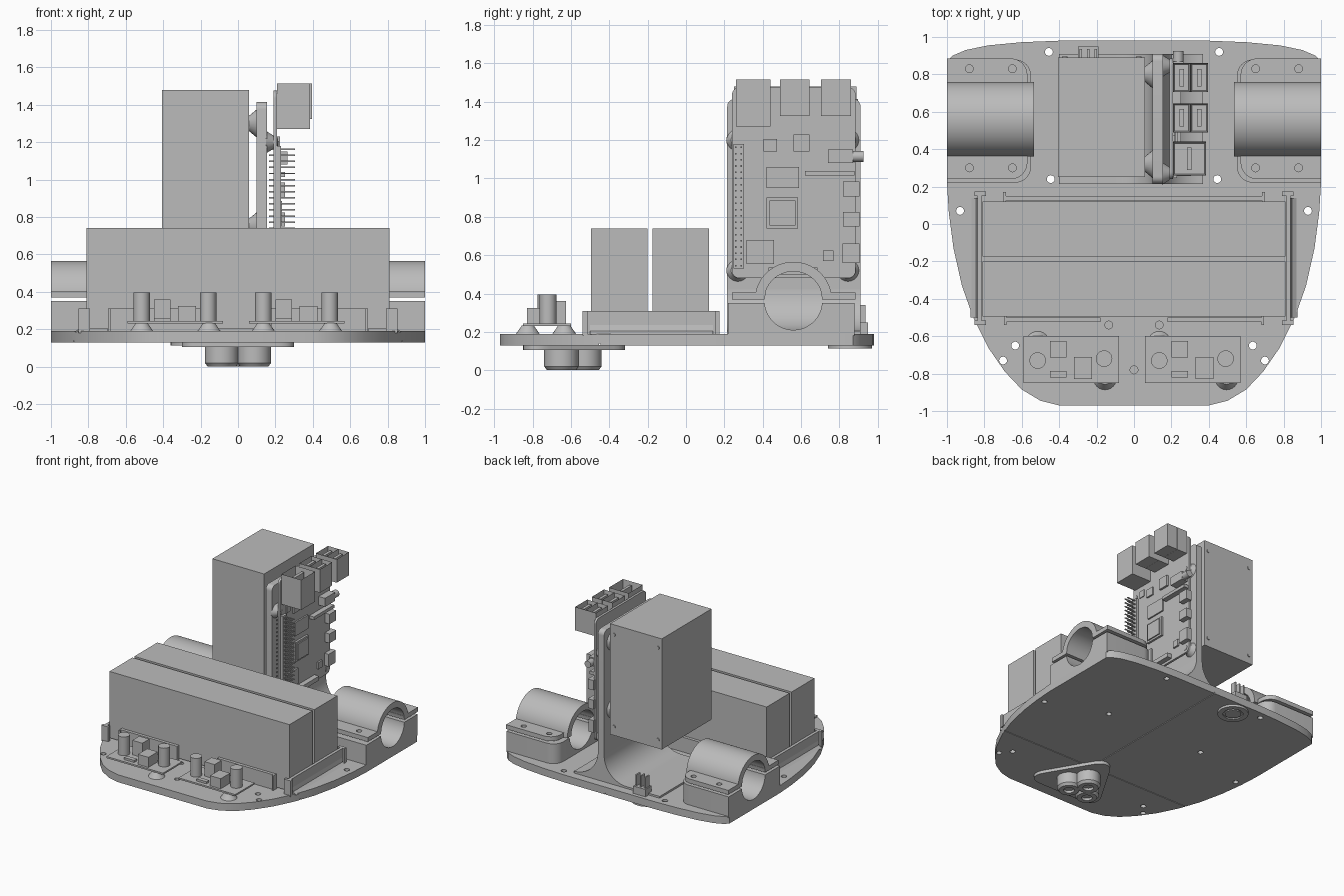
import bpy, bmesh, math
from mathutils import Matrix, Vector

cube = bpy.data.objects.get("Cube")
if cube:
    bpy.data.objects.remove(cube, do_unlink=True)

grey = bpy.data.materials.new("plain grey")
grey.use_nodes = True
grey.diffuse_color = (0.5, 0.5, 0.5, 1)
grey.node_tree.nodes["Principled BSDF"].inputs["Base Color"].default_value = (0.5, 0.5, 0.5, 1)


def finish(name, bm):
    bmesh.ops.recalc_face_normals(bm, faces=bm.faces)
    mesh = bpy.data.meshes.new(name)
    bm.to_mesh(mesh)
    bm.free()
    mesh.materials.append(grey)
    ob = bpy.data.objects.new(name, mesh)
    bpy.context.collection.objects.link(ob)
    return ob


def smooth(ob):
    bpy.ops.object.select_all(action='DESELECT')
    ob.select_set(True)
    bpy.context.view_layer.objects.active = ob
    bpy.ops.object.shade_smooth_by_angle(angle=math.radians(35))


def add_box(bm, x0, x1, y0, y1, z0, z1):
    m = Matrix.Translation(((x0 + x1) / 2, (y0 + y1) / 2, (z0 + z1) / 2))
    m = m @ Matrix.Diagonal((x1 - x0, y1 - y0, z1 - z0, 1))
    return bmesh.ops.create_cube(bm, size=1, matrix=m)["verts"]


def add_rod(bm, a, b, r0, r1=None, n=24):
    a, b = Vector(a), Vector(b)
    m = Matrix.Translation((a + b) / 2) @ (b - a).to_track_quat('Z', 'Y').to_matrix().to_4x4()
    bmesh.ops.create_cone(bm, cap_ends=True, segments=n, radius1=r0,
                          radius2=r0 if r1 is None else r1, depth=(b - a).length, matrix=m)


def boxes(name, *specs):
    bm = bmesh.new()
    for s in specs:
        add_box(bm, *s)
    return finish(name, bm)


def rods(name, specs):
    bm = bmesh.new()
    for s in specs:
        add_rod(bm, *s)
    ob = finish(name, bm)
    smooth(ob)
    return ob


def rounded(corners, n=8):
    # counter-clockwise (u, v, radius) corners to a polygon with round corners
    pts = []
    for i, (u, v, r) in enumerate(corners):
        p = Vector((u, v))
        if not r:
            pts.append(p)
            continue
        a = p + (Vector(corners[i - 1][:2]) - p).normalized() * r
        b = p + (Vector(corners[(i + 1) % len(corners)][:2]) - p).normalized() * r
        for k in range(n + 1):
            t = k / n
            w = 2 * t * (1 - t) * 0.75
            pts.append((a * (1 - t) ** 2 + p * w + b * t ** 2) / ((1 - t) ** 2 + w + t ** 2))
    return pts


def prism(name, pts, axis, lo, hi):
    # extrude a 2D outline along an axis
    place = {'x': lambda u, v: (lo, u, v), 'y': lambda u, v: (u, lo, v), 'z': lambda u, v: (u, v, lo)}[axis]
    bm = bmesh.new()
    face = bm.faces.new([bm.verts.new(place(*p)) for p in pts])
    out = bmesh.ops.extrude_face_region(bm, geom=[face], use_keep_orig=True)["geom"]
    step = Vector([(hi - lo) if a == axis else 0 for a in 'xyz'])
    bmesh.ops.translate(bm, vec=step, verts=[v for v in out if isinstance(v, bmesh.types.BMVert)])
    ob = finish(name, bm)
    smooth(ob)
    return ob


def cut(ob, cutter):
    mod = ob.modifiers.new("cut", 'BOOLEAN')
    mod.operation, mod.object, mod.solver = 'DIFFERENCE', cutter, 'EXACT'
    bpy.context.view_layer.update()
    mesh = bpy.data.meshes.new_from_object(ob.evaluated_get(bpy.context.evaluated_depsgraph_get()))
    ob.modifiers.clear()
    ob.data = mesh
    bpy.data.objects.remove(cutter, do_unlink=True)
    smooth(ob)


# Base plate: outline from a mirrored half
half = [(0.4, -0.97), (0.5, -0.945), (0.6, -0.885), (0.69, -0.79), (0.78, -0.66), (0.86, -0.5),
        (0.92, -0.33), (0.965, -0.13), (0.99, 0.06), (1, 0.22), (1, 0.87), (0.97, 0.9),
        (0.9, 0.93), (0.78, 0.955), (0.6, 0.972), (0.4, 0.98)]
base = prism("base_plate", half + [(-x, y) for x, y in reversed(half)], 'z', 0.13, 0.19)
spots = [(0.455, 0.92), (0.445, 0.24), (0.93, 0.07), (0.135, -0.54), (0.635, -0.65), (0.7, -0.73)]
holes = [(s * x, y) for x, y in spots for s in (-1, 1)] + [(0, -0.78)]
cut(base, rods("hole_cutter", [((x, y, 0.1), (x, y, 0.25), 0.021, None, 16) for x, y in holes]))
cut(base, boxes("seam_cutter", (-1.1, 1.1, -0.453, -0.447, 0.12, 0.14)))
cut(base, boxes("seam_cutter", (0.037, 0.043, -0.44, 1.1, 0.12, 0.14)))

# Clamps that hold the side tubes
CY, CZ = 0.56, 0.36
for s, side in ((-1, "right"), (1, "left")):
    def plan(x, y0, y1):
        p = rounded([(x, y0, 0.09), (1, y0, 0), (1, y1, 0), (x, y1, 0.09)])
        return [(s * u, v) for u, v in p]

    def bore():
        return rods("bore_cutter", [((s * 0.4, CY, CZ), (s * 1.1, CY, CZ), 0.15, None, 48)])

    screws = [((s * x, y, 0.3), (s * x, y, 0.5), 0.021, None, 16) for x in (0.65, 0.88) for y in (0.3, 0.83)]
    lower = prism("clamp_base_" + side, plan(0.55, 0.22, 0.88), 'z', 0.18, 0.35)
    cut(lower, bore())
    flange = prism("clamp_flange_" + side, plan(0.57, 0.24, 0.885), 'z', 0.37, 0.405)
    cut(flange, bore())
    cut(flange, rods("screw_cutter", screws))
    arcs = [(r, math.pi * k / 32) for r, ks in ((0.2, range(33)), (0.15, range(32, -1, -1))) for k in ks]
    prism("clamp_arch_" + side, [(CY + r * math.cos(a), CZ + 0.01 + (r - 0.005) * math.sin(a)) for r, a in arcs],
          'x', s * 0.535, s * 1.0)

# Battery tray and the two batteries
boxes("front_battery", (-0.81, 0.81, -0.495, -0.2, 0.2, 0.74))
boxes("rear_battery", (-0.81, 0.81, -0.175, 0.12, 0.2, 0.74))
for s, side in ((-1, "right"), (1, "left")):
    def span(a, b, *rest):
        return (min(s * a, s * b), max(s * a, s * b), *rest)

    boxes("tray_end_" + side, span(0.815, 0.838, -0.53, 0.165, 0.18, 0.31),
          span(0.79, 0.852, -0.54, -0.515, 0.18, 0.31), span(0.79, 0.852, 0.15, 0.175, 0.18, 0.31))
    prism("tray_fillet_" + side, [(s * 0.835, 0.25), (s * 0.835, 0.185), (s * 0.875, 0.185), (s * 0.845, 0.205)],
          'y', -0.5, 0.14)
    boxes("tray_front_" + side, span(0.18, 0.69, -0.525, -0.5, 0.18, 0.31),
          span(0.683, 0.695, -0.54, -0.49, 0.18, 0.31))
boxes("tray_back", (-0.69, 0.69, 0.125, 0.15, 0.18, 0.31), (-0.7, -0.685, 0.12, 0.17, 0.18, 0.31),
      (0.685, 0.7, 0.12, 0.17, 0.18, 0.31))

# Upright support with a flared foot
arc = [math.pi / 2 * k / 10 for k in range(11)]
flare = [(0.37 - 0.215 * math.sin(a), 0.42 - 0.215 * math.cos(a)) for a in arc]
flare_left = [(-0.1 + 0.2 * math.sin(a), 0.405 - 0.2 * math.cos(a)) for a in reversed(arc)]
prism("support_foot", [(0.37, 0.18)] + flare + flare_left + [(-0.4, 0.205), (-0.4, 0.18)], 'y', 0.215, 0.91)
prism("support_wall", rounded([(0.215, 0.2, 0), (0.91, 0.2, 0), (0.91, 1.415, 0.04), (0.215, 1.415, 0.04)]),
      'x', 0.1, 0.155)
rods("support_bosses", [((0.1, y, z), (0.058, y, z), 0.075, 0.04) for y in (0.32, 0.8) for z in (0.75, 1.3)])
boxes("power_box", (-0.405, 0.06, 0.25, 0.89, 0.58, 1.48))
rods("box_screws", [((x, 0.88, z), (x, 0.896, z), 0.014) for x in (-0.37, 0.025) for z in (0.65, 1.4)])

# Computer board
prism("circuit_board", rounded([(0.24, 0.48, 0.04), (0.885, 0.48, 0.04), (0.885, 1.475, 0.04), (0.24, 1.475, 0.04)]),
      'x', 0.19, 0.208)
corners = [(y, z) for y in (0.27, 0.845) for z in (0.52, 1.2)]
rods("board_standoffs", [((0.15, y, z), (0.19, y, z), 0.06, 0.035) for y, z in corners]
     + [((0.2, y, z), (0.212, y, z), 0.02) for y, z in corners])
chips = [(0.42, 0.585, 0.74, 0.9, 0.225), (0.435, 0.57, 0.755, 0.885, 0.235), (0.42, 0.59, 0.95, 1.06, 0.22),
         (0.315, 0.46, 0.555, 0.68, 0.222), (0.405, 0.475, 1.14, 1.205, 0.22), (0.56, 0.645, 1.14, 1.23, 0.225),
         (0.62, 0.88, 1.015, 1.04, 0.25), (0.74, 0.87, 1.08, 1.15, 0.265), (0.82, 0.905, 0.905, 0.985, 0.25),
         (0.82, 0.905, 0.75, 0.825, 0.25), (0.815, 0.905, 0.56, 0.66, 0.245), (0.715, 0.77, 0.57, 0.625, 0.222),
         (0.43, 0.685, 0.5, 0.535, 0.25), (0.32, 0.37, 1.175, 1.23, 0.215)]
boxes("board_chips", *[(0.2, x, y0, y1, z0, z1) for y0, y1, z0, z1, x in chips])
rods("audio_jack", [((0.237, 0.86, 1.115), (0.237, 0.925, 1.115), 0.028)])
pins = [(y, 0.545 + 0.0325 * k) for y in (0.26, 0.288) for k in range(20)]
boxes("header_strip", (0.2, 0.23, 0.247, 0.302, 0.53, 1.18))
boxes("header_pins", *[(0.165, 0.305, y - 0.004, y + 0.004, z - 0.004, z + 0.004) for y, z in pins])

# Sockets with recessed openings
bm = bmesh.new()
cells = [(0.208, 0.385, 0.26, 0.44, 1.27)]
cells += [(x, x + 0.093, y, y + 0.155, 1.325) for x in (0.208, 0.302) for y in (0.49, 0.705)]
for x0, x1, y0, y1, z0 in cells:
    verts = add_box(bm, x0, x1, y0, y1, z0, 1.515)
    top = [f for f in {f for v in verts for f in v.link_faces} if f.calc_center_median().z > 1.51]
    bmesh.ops.inset_individual(bm, faces=top, thickness=0.012)
    bmesh.ops.translate(bm, vec=(0, 0, -0.1), verts=top[0].verts)
    xm = (x0 + x1) / 2
    add_box(bm, xm - 0.012, xm + 0.012, y0 + 0.03, y1 - 0.03, 1.41, 1.5)
finish("port_sockets", bm)

# Two small sensor boards at the front
for dx, side in ((0, "right"), (0.65, "left")):
    def at(*specs):
        return [(a + dx, b + dx, *r) for a, b, *r in specs]

    boxes("sensor_board_" + side, *at((-0.59, -0.08, -0.85, -0.6, 0.23, 0.243)))
    boxes("sensor_parts_" + side, *at((-0.45, -0.36, -0.715, -0.625, 0.24, 0.36),
          (-0.32, -0.225, -0.83, -0.71, 0.24, 0.325), (-0.45, -0.36, -0.82, -0.785, 0.24, 0.26)))
    rods("sensor_posts_" + side, [((x + dx, y, 0.24), (x + dx, y, 0.395), 0.044)
                                  for x, y in ((-0.515, -0.73), (-0.16, -0.72))])
    rods("sensor_standoffs_" + side, [((x + dx, y, 0.185), (x + dx, y, 0.232), 0.065, 0.032)
                                      for x, y in ((-0.515, -0.635), (-0.155, -0.825))])

# Front skid: rounded triangle and three feet with hollow rims
prism("skid_plate", rounded([(-0.36, -0.85, 0.16), (0.36, -0.85, 0.16), (0, -0.24, 0.16)]), 'z', 0.105, 0.132)
for i, (x, y) in enumerate(((-0.087, -0.65), (0.087, -0.65), (0, -0.53)), 1):
    rods("skid_foot_%d" % i, [((x, y, 0.11), (x, y, 0.02), 0.09, None, 32)])
    rim = rods("skid_rim_%d" % i, [((x, y, 0.02), (x, y, 0), 0.09, 0.075, 32)])
    cut(rim, rods("rim_cutter", [((x, y, -0.05), (x, y, 0.05), 0.04)]))

# Rear switch with its ring under the plate
ring = rods("switch_ring", [((-0.245, 0.855, 0.112), (-0.245, 0.855, 0.135), 0.115, None, 40)])
cut(ring, rods("ring_cutter", [((-0.245, 0.855, 0.1), (-0.245, 0.855, 0.122), 0.075, None, 32)]))
rods("switch_button", [((-0.245, 0.855, 0.112), (-0.245, 0.855, 0.13), 0.06)])
boxes("switch_body", (-0.3, -0.19, 0.87, 0.95, 0.18, 0.25),
      *[(x - 0.006, x + 0.006, 0.885, 0.935, 0.24, 0.34) for x in (-0.285, -0.245, -0.205)])
